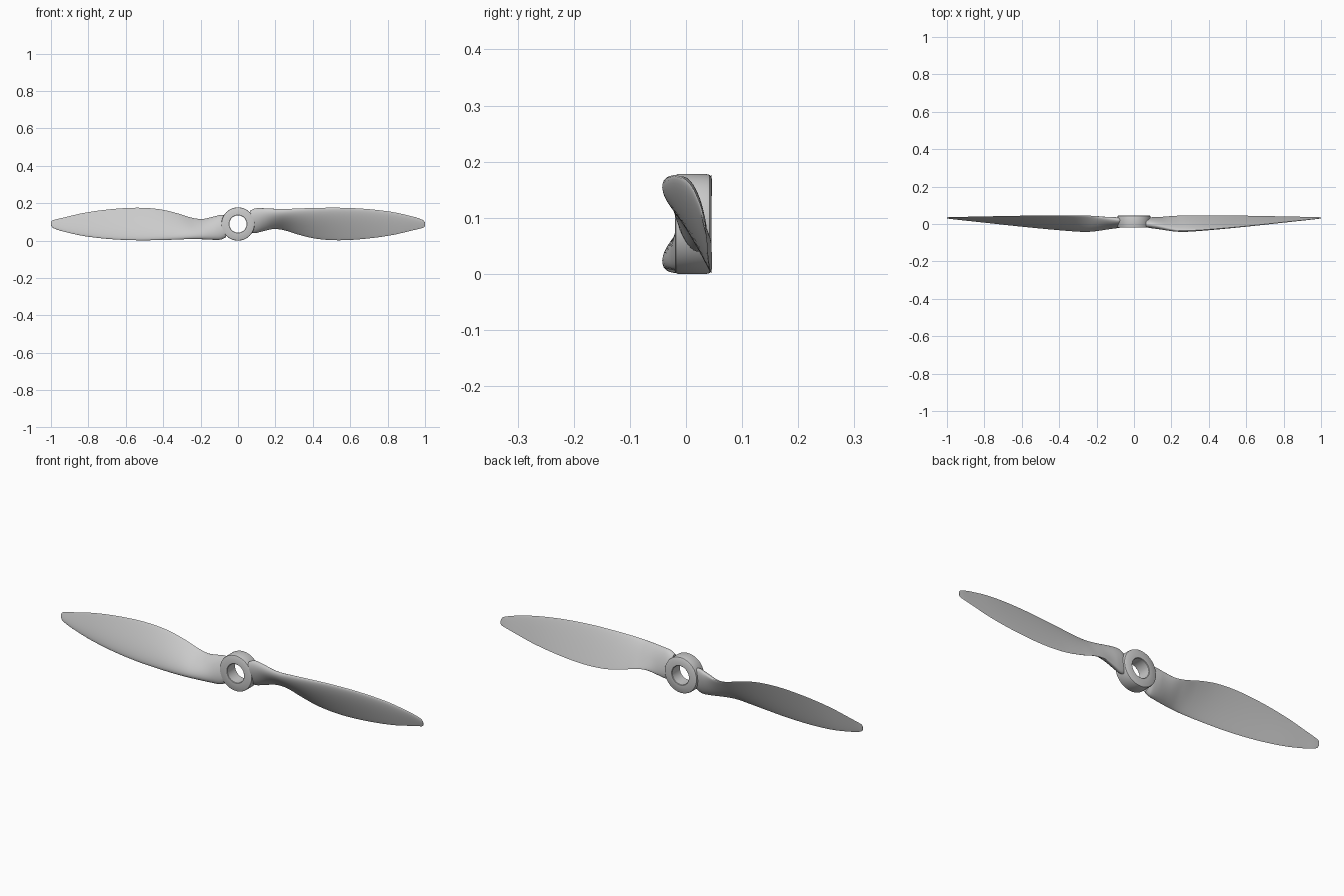
import bpy, bmesh, math
from mathutils import Matrix, Vector

if "Cube" in bpy.data.objects:
    bpy.data.objects.remove(bpy.data.objects["Cube"])

ZC = 0.089  # height of the shaft axis

def finish(bm, name, angle):
    bmesh.ops.recalc_face_normals(bm, faces=bm.faces)
    me = bpy.data.meshes.new(name)
    bm.to_mesh(me)
    bm.free()
    ob = bpy.data.objects.new(name, me)
    bpy.context.collection.objects.link(ob)
    bpy.ops.object.select_all(action='DESELECT')
    ob.select_set(True)
    bpy.context.view_layer.objects.active = ob
    bpy.ops.object.shade_smooth_by_angle(angle=math.radians(angle))
    return ob

def bridge(bm, rings, closed=False):
    n = len(rings[0])
    pairs = list(zip(rings, rings[1:])) + ([(rings[-1], rings[0])] if closed else [])
    for a, b in pairs:
        for i in range(n):
            j = (i + 1) % n
            bm.faces.new((a[i], a[j], b[j], b[i]))

# Hub: bored ring with softened rims, (radius, y) profile
profile = [(0.046, -0.018), (0.048, -0.02), (0.084, -0.02), (0.0875, -0.018),
           (0.089, -0.014), (0.089, 0.036), (0.0875, 0.042), (0.083, 0.045),
           (0.048, 0.045), (0.046, 0.043)]
bm = bmesh.new()
rings = []
for r, y in profile:
    rings.append([bm.verts.new((r * math.cos(t), y, ZC + r * math.sin(t)))
                  for t in (2 * math.pi * i / 72 for i in range(72))])
bridge(bm, rings, closed=True)
finish(bm, "hub", 35)

# Blade stations: x, leading edge y z, trailing edge y z, front and back bulge
stations = [
    (0.065, -0.004, 0.160, 0.020, 0.045, 0.020, 0.018),
    (0.09, -0.006, 0.172, 0.024, 0.040, 0.024, 0.020),
    (0.13, -0.014, 0.173, 0.032, 0.050, 0.026, 0.018),
    (0.19, -0.028, 0.170, 0.041, 0.063, 0.027, 0.013),
    (0.25, -0.036, 0.169, 0.045, 0.055, 0.025, 0.009),
    (0.32, -0.034, 0.172, 0.046, 0.033, 0.022, 0.006),
    (0.42, -0.027, 0.175, 0.046, 0.010, 0.018, 0.004),
    (0.54, -0.017, 0.176, 0.045, 0.002, 0.014, 0.003),
    (0.68, -0.003, 0.170, 0.043, 0.010, 0.011, 0.002),
    (0.82, 0.012, 0.154, 0.040, 0.029, 0.008, 0.002),
    (0.93, 0.023, 0.130, 0.038, 0.054, 0.005, 0.001),
    (0.975, 0.028, 0.116, 0.037, 0.065, 0.004, 0.001),
    (0.993, 0.030, 0.107, 0.036, 0.070, 0.003, 0.001),
    (1.0, 0.032, 0.096, 0.035, 0.076, 0.002, 0.001),
]

def slope(k):
    a, b = stations[max(k - 1, 0)], stations[min(k + 1, len(stations) - 1)]
    return [(q - p) / (b[0] - a[0]) for p, q in zip(a, b)]

def smooth_stations(steps=5):
    out = []
    for k in range(len(stations) - 1):
        a, b, ma, mb = stations[k], stations[k + 1], slope(k), slope(k + 1)
        h = b[0] - a[0]
        for s in range(steps):
            t = s / steps
            h0, h1 = 2*t**3 - 3*t*t + 1, t**3 - 2*t*t + t
            h2, h3 = 3*t*t - 2*t**3, t**3 - t*t
            out.append([h0*p + h1*h*m + h2*q + h3*h*n
                        for p, q, m, n in zip(a, b, ma, mb)])
    return out + [list(stations[-1])]

def section(st, n=36):
    x, ly, lz, ty, tz, front, back = st
    le, te = Vector((x, ly, lz)), Vector((x, ty, tz))
    c = le - te
    normal = Vector((0, -c.z, c.y)).normalized()
    root = max(0.0, min(1.0, (0.24 - x) / 0.12))   # rounder trailing edge at the root
    k = 0.3 + 0.6 * root
    pts = []
    for i in range(n):
        a = 2 * math.pi * i / n
        u = (1 + math.cos(a)) / 2
        h = math.sin(a) * (k + (1 - k) * u) * 1.2
        pts.append(te + c * u + normal * h * (front if h > 0 else back))
    return pts

# Two blades, the second turned half a turn about the shaft
for name, turn in (("right_blade", 0), ("left_blade", math.pi)):
    bm = bmesh.new()
    rings = [[bm.verts.new(p) for p in section(st)] for st in smooth_stations()]
    bridge(bm, rings)
    bm.faces.new(rings[0])
    bm.faces.new(rings[-1])
    bmesh.ops.rotate(bm, verts=bm.verts, cent=(0, 0, ZC),
                     matrix=Matrix.Rotation(turn, 3, 'Y'))
    finish(bm, name, 50)
